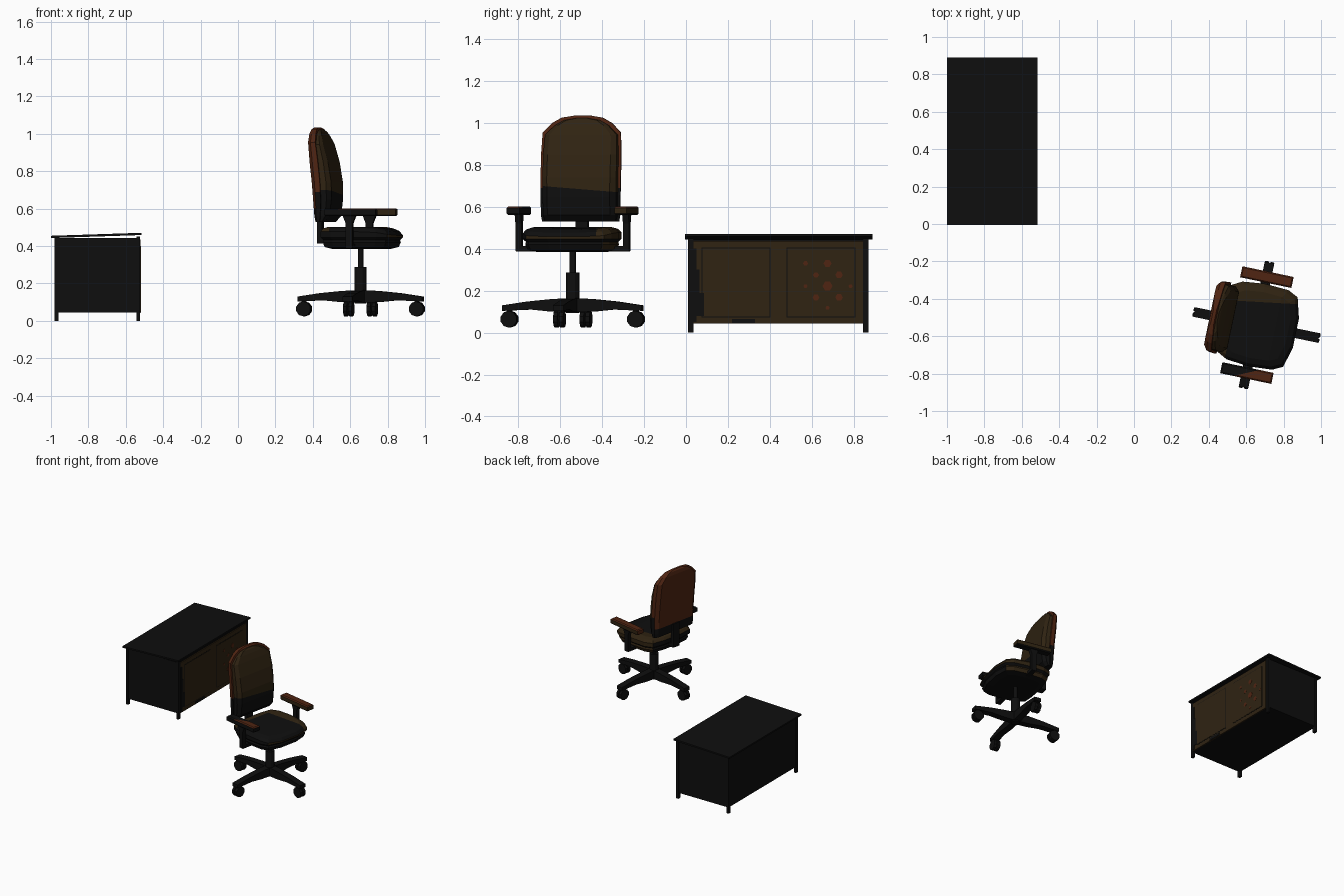
import bpy, bmesh, math
from mathutils import Matrix, Vector

if "Cube" in bpy.data.objects:
    bpy.data.objects.remove(bpy.data.objects["Cube"])


def material(name, r, g, b):
    m = bpy.data.materials.new(name)
    m.diffuse_color = (r, g, b, 1)
    m.use_nodes = True
    m.node_tree.nodes["Principled BSDF"].inputs["Base Color"].default_value = m.diffuse_color
    return m


MATS = [material("black", 0.0045, 0.0045, 0.0045),
        material("dark olive", 0.029, 0.017, 0.006),
        material("rust brown", 0.08, 0.018, 0.006)]
BLACK, OLIVE, RUST = 0, 1, 2
WORLD = Matrix.Identity(4)
CHAIR = Matrix.Translation((0.655, -0.54, 0)) @ Matrix.Rotation(math.radians(-11.8), 4, 'Z')


def finish(bm, name, rule=BLACK, mat=WORLD):
    """Colour faces by a fixed index or a rule(centre, normal), then place."""
    bmesh.ops.recalc_face_normals(bm, faces=bm.faces)
    for f in bm.faces:
        f.material_index = rule(f.calc_center_median(), f.normal) if callable(rule) else rule
    bm.transform(mat)
    me = bpy.data.meshes.new(name)
    bm.to_mesh(me)
    bm.free()
    for m in MATS:
        me.materials.append(m)
    ob = bpy.data.objects.new(name, me)
    bpy.context.collection.objects.link(ob)
    return ob


def cut(bm, co, no):
    bmesh.ops.bisect_plane(bm, geom=bm.verts[:] + bm.edges[:] + bm.faces[:],
                           plane_co=co, plane_no=no)


def box_bm(x0, x1, y0, y1, z0, z1):
    bm = bmesh.new()
    m = Matrix.Translation(((x0 + x1) / 2, (y0 + y1) / 2, (z0 + z1) / 2)) @ \
        Matrix.Diagonal((x1 - x0, y1 - y0, z1 - z0, 1))
    bmesh.ops.create_cube(bm, size=1, matrix=m)
    return bm


def box(name, dims, rule=BLACK, mat=WORLD):
    return finish(box_bm(*dims), name, rule, mat)


def cyl(name, r, depth, m, sides=12, rule=BLACK, mat=WORLD):
    bm = bmesh.new()
    bmesh.ops.create_cone(bm, cap_ends=True, segments=sides, radius1=r, radius2=r,
                          depth=depth, matrix=m)
    return finish(bm, name, rule, mat)


def loft_bm(rings):
    bm = bmesh.new()
    rows = [[bm.verts.new(p) for p in ring] for ring in rings]
    n = len(rows[0])
    for a, b in zip(rows, rows[1:]):
        for i in range(n):
            bm.faces.new((a[i], a[(i + 1) % n], b[(i + 1) % n], b[i]))
    bm.faces.new(rows[0][::-1])
    bm.faces.new(rows[-1])
    return bm


# ---------------- Desk ----------------
top = box_bm(-1.0, -0.515, -0.005, 0.89, 0.443, 0.455)
for v in top.verts:                       # slightly tilted top
    v.co.z += 0.016 * (v.co.x + 1.0) / 0.485
finish(top, "desk_top")
box("desk_body", (-0.975, -0.53, 0.015, 0.865, 0.045, 0.443))
for i, x in enumerate((-0.98, -0.543)):
    for j, y in enumerate((0.01, 0.845)):
        box(f"desk_leg_{i}{j}", (x, x + 0.019, y, y + 0.025, 0, 0.45))
box("desk_front", (-0.53, -0.522, 0.035, 0.845, 0.043, 0.436), OLIVE)
for name, y in (("left", 0.075), ("right", 0.48)):
    box(f"door_outline_{name}", (-0.523, -0.521, y, y + 0.328, 0.072, 0.405))
    box(f"door_{name}", (-0.523, -0.5195, y + 0.004, y + 0.324, 0.076, 0.401), OLIVE)

# worn dark patches on the desk front
for i, (y0, y1, z0, z1) in enumerate([(0.035, 0.05, 0.05, 0.4), (0.05, 0.065, 0.08, 0.3),
                                      (0.065, 0.085, 0.08, 0.19), (0.22, 0.33, 0.045, 0.065)]):
    box(f"worn_patch_{i}", (-0.522, -0.519, y0, y1, z0, z1))

# rust spots on the right door
for i, (y, z, r) in enumerate([(0.57, .33, .012), (0.675, .33, .019), (0.62, .275, .014),
                               (0.73, .275, .018), (0.57, .222, .01), (0.675, .222, .024),
                               (0.785, .222, .01), (0.62, .168, .016), (0.73, .168, .018),
                               (0.675, .118, .01)]):
    cyl(f"rust_spot_{i}", r, 0.003,
        Matrix.Translation((-0.5195, y, z)) @ Matrix.Rotation(math.pi / 2, 4, 'Y'), 6, RUST)

# ---------------- Chair base ----------------
cyl("column_sleeve", 0.033, 0.195, Matrix.Translation((0, 0, 0.19)), mat=CHAIR)
cyl("gas_column", 0.015, 0.13, Matrix.Translation((0, 0, 0.335)), mat=CHAIR)
for k in range(4):
    turn = CHAIR @ Matrix.Rotation(k * math.pi / 2, 4, 'Z')
    prof = [(0, 0.098), (0, 0.165), (0.1, 0.16), (0.22, 0.148), (0.34, 0.13),
            (0.34, 0.104), (0.2, 0.11), (0.1, 0.1)]
    leg = loft_bm([[(x, s * 0.026, z) for x, z in prof] for s in (-1, 1)])
    finish(leg, f"base_leg_{k}", mat=turn)
    for s in (-1, 1):                     # twin caster wheels
        cyl(f"caster_{k}_{'ab'[s > 0]}", 0.04, 0.02,
            Matrix.Translation((0.308, s * 0.014, 0.064)) @ Matrix.Rotation(math.pi / 2, 4, 'X'),
            10, mat=turn)
    box(f"caster_stem_{k}", (0.296, 0.32, -0.01, 0.01, 0.06, 0.11), mat=turn)

# ---------------- Seat ----------------
half = [(0.215, 0.08), (0.185, 0.19), (0.13, 0.217), (0, 0.225), (-0.12, 0.212), (-0.18, 0.18),
        (-0.195, 0.08)]
plan = half + [(x, -y) for x, y in half[::-1]]


def seat_rings(levels):
    return [[(x * s, y * s, z - (0.018 * max(0, x * s - 0.1) / 0.1 if z > 0.46 else 0))
             for x, y in plan] for z, s in levels]


def seat_rule(c, n):
    if n.z > 0.3:
        return BLACK if c.y < 0.125 and c.x > -0.13 else OLIVE
    if n.z < -0.7:
        return BLACK
    return OLIVE if n.x > 0.5 or n.y > 0.3 else BLACK


seat = loft_bm(seat_rings([(0.432, 0.93), (0.447, 1), (0.478, 1), (0.495, 0.93), (0.503, 0.8)]))
cut(seat, (0, 0.125, 0), (0.15, -1, 0))
cut(seat, (-0.13, 0, 0), (1, 0, 0))
cut(seat, (0.1, 0, 0), (1, 0, 0))
finish(seat, "seat_cushion", seat_rule, CHAIR)
pan = loft_bm(seat_rings([(0.385, 0.72), (0.395, 0.9), (0.42, 0.95), (0.435, 0.93)]))
finish(pan, "seat_pan", lambda c, n: OLIVE if n.y > 0.6 else BLACK, CHAIR)

# ---------------- Backrest ----------------
ROWS = [  # z, half width, rear, seam, front
    (0.53, 0.188, -0.213, -0.185, -0.165), (0.56, 0.193, -0.218, -0.18, -0.138),
    (0.65, 0.194, -0.225, -0.178, -0.127), (0.74, 0.195, -0.232, -0.182, -0.128),
    (0.85, 0.195, -0.244, -0.193, -0.146), (0.955, 0.19, -0.253, -0.208, -0.172),
    (1.0, 0.145, -0.254, -0.214, -0.188), (1.025, 0.1, -0.25, -0.218, -0.2),
    (1.035, 0.04, -0.242, -0.225, -0.21)]


def section(z, w, a, b):
    """Ring with rounded corners on the b side."""
    h = [(a, w), (a + (b - a) * 0.6, w * 0.98), (b, w * 0.84)]
    return [(x, y, z) for x, y in h] + [(x, -y, z) for x, y in h[::-1]]


def shell_rule(c, n):
    if n.x < -0.75:
        return RUST if c.z > 0.6 else BLACK
    return RUST if c.z > 0.69 else BLACK


shell = loft_bm([section(z, w, s, r) for z, w, r, s, f in ROWS])
cut(shell, (0, 0, 0.69), (0, 0, 1))
cut(shell, (0, 0, 0.6), (0, 0, 1))
finish(shell, "backrest_shell", shell_rule, CHAIR)
cushion = loft_bm([section(z - 0.012 * (z > 0.9), w - 0.012, s - 0.004, f)
                   for z, w, r, s, f in ROWS])
cut(cushion, (0, 0, 0.685), (0, 0.08, 1))
finish(cushion, "backrest_cushion",
       lambda c, n: OLIVE if c.z + 0.08 * c.y > 0.685 else BLACK, CHAIR)
box("backrest_bracket", (-0.232, -0.205, -0.03, 0.03, 0.42, 0.6), mat=CHAIR)
box("backrest_bar", (-0.232, -0.1, -0.03, 0.03, 0.415, 0.44), mat=CHAIR)

# ---------------- Armrests ----------------
for s, side in ((-1, "right"), (1, "left")):
    y = s * 0.262
    bm = box_bm(-0.138, 0.142, y - 0.03, y + 0.03, 0.56, 0.602)
    bmesh.ops.bevel(bm, geom=[e for e in bm.edges if abs(e.verts[0].co.z - e.verts[1].co.z) < .01],
                    offset=0.007, segments=1, affect='EDGES')
    if s > 0:
        rule = lambda c, n: RUST if n.z > 0.5 or n.x < -0.5 else (BLACK if n.z < -0.5 else OLIVE)
    else:
        cut(bm, (0.0, y, 0.58), (1, -2.2, 0))
        rule = lambda c, n: (RUST if n.z > 0.5 and c.x - 2.2 * (c.y + 0.262) > 0 else BLACK)
    finish(bm, f"armrest_{side}", rule, CHAIR)
    post = loft_bm([[(-0.005 + dx * w, y + dy * 0.015, z)
                     for dx, dy in ((-1, -1), (1, -1), (1, 1), (-1, 1))]
                    for z, w in ((0.39, 0.018), (0.52, 0.018), (0.563, 0.035))])
    finish(post, f"arm_post_{side}", mat=CHAIR)
    box(f"arm_bar_{side}", (-0.023, 0.013, min(s * 0.15, s * 0.275), max(s * 0.15, s * 0.275),
                            0.388, 0.412), mat=CHAIR)
